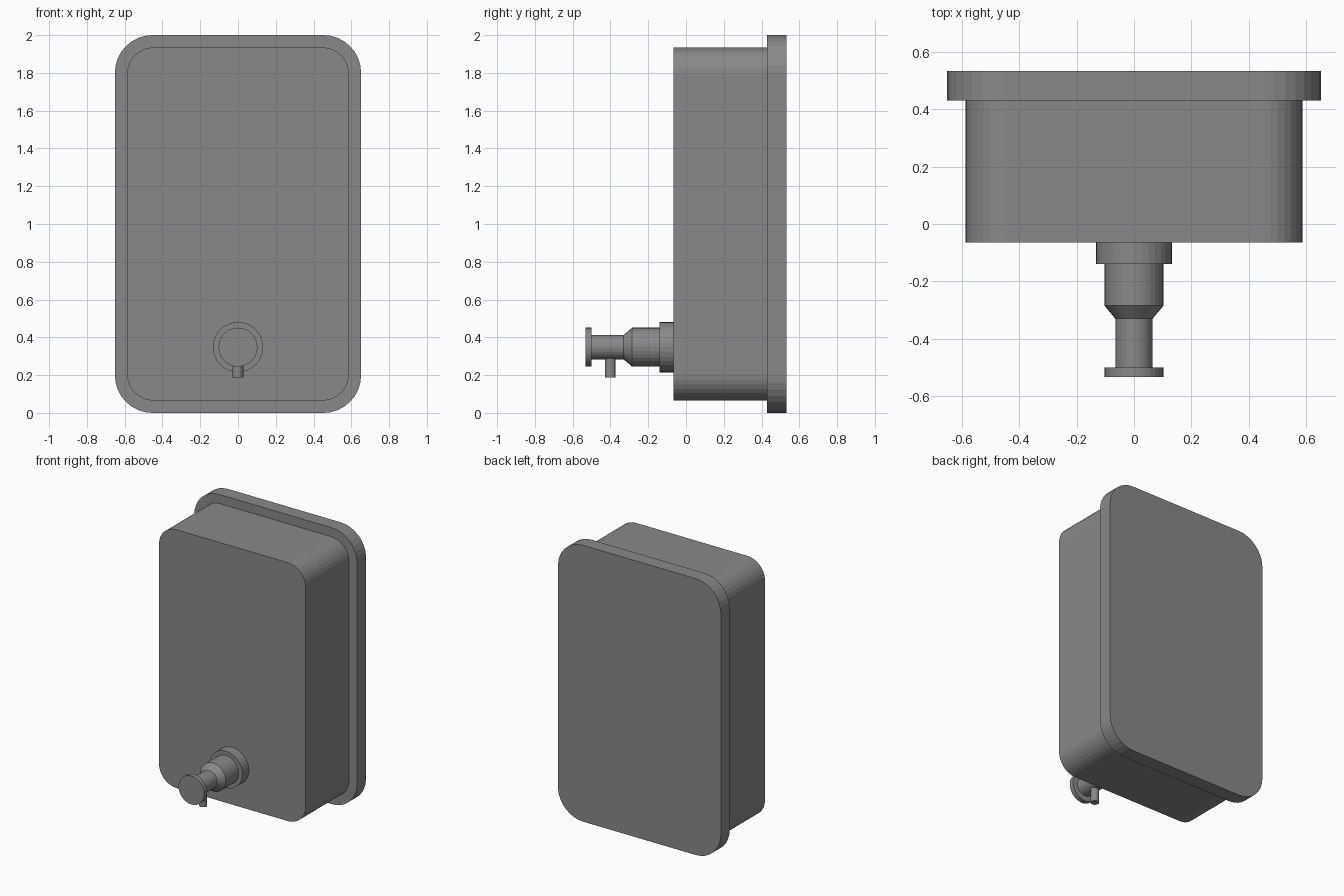
import bpy, bmesh
from math import cos, sin, pi

old = bpy.data.objects.get("Cube")
if old:
    bpy.data.objects.remove(old, do_unlink=True)

steel = bpy.data.materials.new("grey steel")
steel.use_nodes = True
grey = (0.25, 0.25, 0.25, 1)
steel.diffuse_color = grey
steel.node_tree.nodes["Principled BSDF"].inputs["Base Color"].default_value = grey


def loft(name, rings):
    """Skin a row of matching rings and cap both ends."""
    bm = bmesh.new()
    loops = [[bm.verts.new(p) for p in ring] for ring in rings]
    n = len(loops[0])
    for a, b in zip(loops, loops[1:]):
        for i in range(n):
            j = (i + 1) % n
            bm.faces.new((a[i], a[j], b[j], b[i]))
    bm.faces.new(loops[0])
    bm.faces.new(loops[-1])
    bmesh.ops.recalc_face_normals(bm, faces=bm.faces)
    mesh = bpy.data.meshes.new(name)
    bm.to_mesh(mesh)
    bm.free()
    mesh.materials.append(steel)
    obj = bpy.data.objects.new(name, mesh)
    bpy.context.collection.objects.link(obj)
    return obj


def rounded_slab(name, half_w, half_h, radius, y0, y1, steps=8):
    """Upright rounded rectangle, extruded along y."""
    outline = []
    for q, (sx, sz) in enumerate([(1, 1), (-1, 1), (-1, -1), (1, -1)]):
        for i in range(steps + 1):
            a = (q + i / steps) * pi / 2
            outline.append((sx * (half_w - radius) + radius * cos(a),
                            1 + sz * (half_h - radius) + radius * sin(a)))
    return loft(name, [[(x, y, z) for x, z in outline] for y in (y0, y1)])


def turned(name, profile, z, sides=32):
    """Round part along y from (y, radius) pairs."""
    angles = [2 * pi * i / sides for i in range(sides)]
    return loft(name, [[(r * cos(a), y, z + r * sin(a)) for a in angles]
                       for y, r in profile])


# Wall plate and tank
rounded_slab("back_plate", 0.652, 1.0, 0.2, 0.43, 0.533)
rounded_slab("tank", 0.587, 0.935, 0.14, -0.065, 0.43)

# Push valve: collar, barrel tapering to stem, button
turned("pump", [(-0.065, 0.133), (-0.14, 0.133), (-0.14, 0.103),
                (-0.285, 0.103), (-0.33, 0.065), (-0.5, 0.065),
                (-0.5, 0.103), (-0.533, 0.103)], 0.348)

# Spout under the stem
ring = [(0.028 * cos(2 * pi * i / 16), -0.4 + 0.028 * sin(2 * pi * i / 16))
        for i in range(16)]
loft("spout", [[(x, y, z) for x, y in ring] for z in (0.187, 0.32)])
